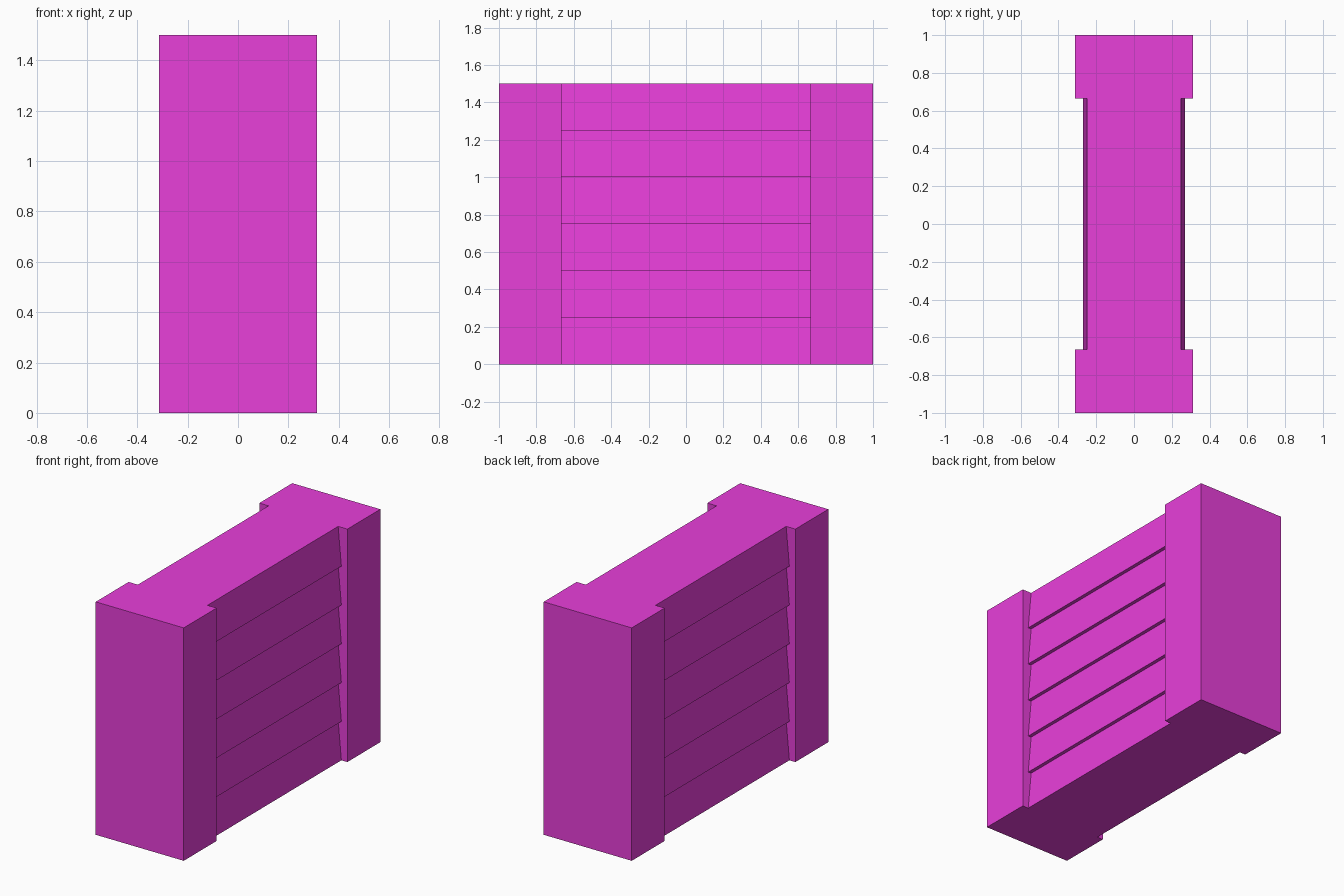
import bpy, bmesh

if "Cube" in bpy.data.objects:
    bpy.data.objects.remove(bpy.data.objects["Cube"])

HALF_W, HEIGHT = 0.3135, 1.5      # end posts
POST_Y, END_Y = 0.665, 1.0
IN_X, OUT_X, ROWS = 0.248, 0.271, 6  # lapped boards

mat = bpy.data.materials.new("magenta")
mat.diffuse_color = (0.81, 0.05, 0.70, 1)
mat.use_nodes = True
mat.node_tree.nodes["Principled BSDF"].inputs["Base Color"].default_value = mat.diffuse_color


def prism(name, profile, y0, y1):
    """Extrude an x-z profile along y."""
    bm = bmesh.new()
    face = bm.faces.new([bm.verts.new((x, y0, z)) for x, z in profile])
    ext = bmesh.ops.extrude_face_region(bm, geom=[face])
    verts = [v for v in ext["geom"] if isinstance(v, bmesh.types.BMVert)]
    bmesh.ops.translate(bm, verts=verts, vec=(0, y1 - y0, 0))
    bmesh.ops.recalc_face_normals(bm, faces=bm.faces)
    mesh = bpy.data.meshes.new(name)
    bm.to_mesh(mesh)
    bm.free()
    mesh.materials.append(mat)
    obj = bpy.data.objects.new(name, mesh)
    bpy.context.collection.objects.link(obj)
    return obj


# Wall of lapped boards: saw-tooth on both sides
step = HEIGHT / ROWS
right = []
for i in range(ROWS):
    right += [(OUT_X, i * step), (IN_X, (i + 1) * step)]
left = [(-x, z) for x, z in reversed(right)]
wall = prism("clapboard_wall", right + left, -0.8, 0.8)

# Solid end posts, fused with the wall into one block
post_profile = [(-HALF_W, 0), (HALF_W, 0), (HALF_W, HEIGHT), (-HALF_W, HEIGHT)]
for name, y0, y1 in (("front_post", -END_Y, -POST_Y), ("back_post", POST_Y, END_Y)):
    post = prism(name, post_profile, y0, y1)
    mod = wall.modifiers.new(name, 'BOOLEAN')
    mod.operation, mod.solver, mod.object = 'UNION', 'EXACT', post
    bpy.context.view_layer.objects.active = wall
    bpy.ops.object.modifier_apply(modifier=mod.name)
    bpy.data.objects.remove(post)
